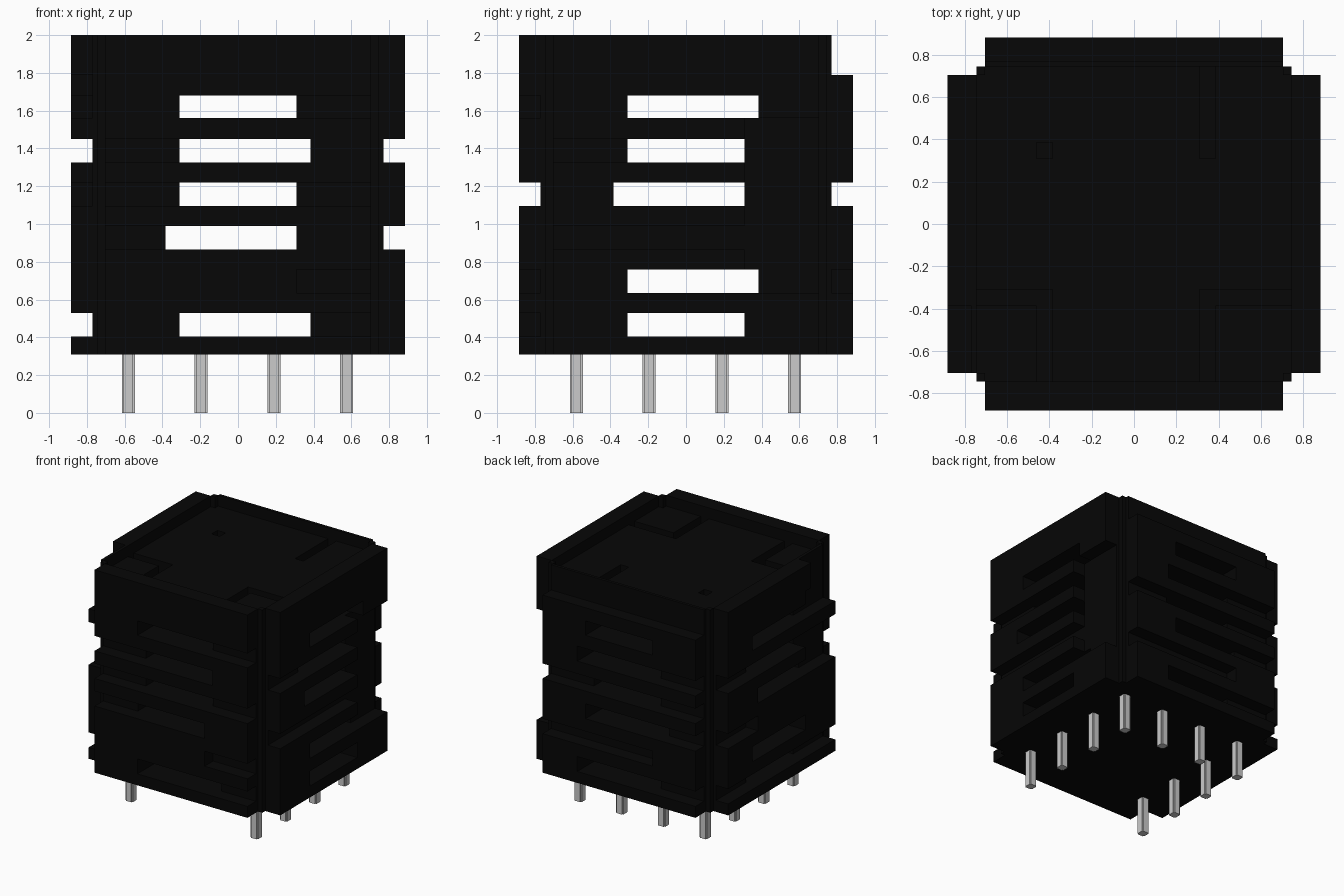
import bpy, bmesh
from math import radians

if "Cube" in bpy.data.objects:
    bpy.data.objects.remove(bpy.data.objects["Cube"])

# Horizontal and vertical grid lines of the carved block
half = [.31, .385, .46, .705, .745, .77, .883]
XY = [-v for v in reversed(half)] + half
ROWS = [.31, .405, .53, .635, .76, .865, .99, 1.095, 1.22, 1.325, 1.45, 1.56, 1.68, 1.79, 2.0]
ROOF = 1.91
Z = ROWS[:-1] + [ROOF, 2.0]

# Relief of each side, bottom to top, in three columns (low, middle, high coordinate):
# '#' raised, '.' recessed channel, 'o' open window
RELIEF = {
    "front": ("#####.#.#.####", "#o###o#o#o#o##", "#.#.###.###.##"),
    "back":  ("#.###.#.#.###.", "#o#.#o#o#o#o#.", "###.###.#####."),
    "left":  ("#.#####...#...", "#o#o###o#o#o##", "#.###.###.####"),
    "right": ("#####.###.####", "#o#o#.#o#o#o##", "###........###"),
}
# Window spans by row; anything else is -.31 to .31
SPAN_X = {1: (-.31, .385), 5: (-.385, .31), 9: (-.31, .385)}
SPAN_Y = {3: (-.31, .385), 7: (-.385, .31), 11: (-.31, .385), 13: (-.385, .31)}
OPEN_X, OPEN_Y = (1, 5, 7, 9, 11), (1, 3, 7, 9, 11)
# Grooves sunk in the roof: x0, x1, y0, y1
GROOVES = [(.31, .385, .31, .745), (-.46, -.385, -.745, -.31), (-.745, -.46, -.385, -.31),
           (.31, .385, -.745, -.31), (.385, .745, -.385, -.31), (-.46, -.385, .31, .385)]


def solid(x, y, z):
    """True where the block has material."""
    if max(abs(x), abs(y)) > .883 or not .31 < z < 2:
        return False
    row = max(i for i, v in enumerate(ROWS) if v < z)
    ax, bx = SPAN_X.get(row, (-.31, .31))
    ay, by = SPAN_Y.get(row, (-.31, .31))
    # relief panels on the four sides
    if max(abs(x), abs(y)) > .745:
        if abs(x) > abs(y):
            side, u, d, a, b = ("right" if x > 0 else "left"), y, abs(x), ay, by
        else:
            side, u, d, a, b = ("back" if y > 0 else "front"), x, abs(y), ax, bx
        if abs(u) > .705:
            return False
        cell = RELIEF[side][0 if u < a else 2 if u > b else 1][row]
        return cell == '#' or (cell == '.' and d < .77)
    # small corner posts of the rim, and the grooved roof
    if z > ROOF:
        return min(abs(x), abs(y)) > .705
    if row == 13:
        return not any(a < x < b and c < y < d for a, b, c, d in GROOVES)
    # core with crossing tunnels
    return not ((row in OPEN_X and ax < x < bx) or (row in OPEN_Y and ay < y < by))


def material(name, c):
    m = bpy.data.materials.new(name)
    m.diffuse_color = (c, c, c, 1)
    m.use_nodes = True
    m.node_tree.nodes["Principled BSDF"].inputs["Base Color"].default_value = m.diffuse_color
    return m


def add_object(name, bm, mat=None):
    me = bpy.data.meshes.new(name)
    bm.to_mesh(me)
    bm.free()
    ob = bpy.data.objects.new(name, me)
    bpy.context.collection.objects.link(ob)
    if mat:
        me.materials.append(mat)
    return ob


# Carved block: a face wherever material meets air
bm = bmesh.new()
axes = (XY, XY, Z)
mids = [[g[0] - .1] + [(p + q) / 2 for p, q in zip(g, g[1:])] + [g[-1] + .1] for g in axes]
verts = {}


def vert(i):
    if i not in verts:
        verts[i] = bm.verts.new([axes[k][i[k]] for k in range(3)])
    return verts[i]


filled = {(i, j, k): solid(x, y, z) for i, x in enumerate(mids[0])
          for j, y in enumerate(mids[1]) for k, z in enumerate(mids[2])}
for cell, full in filled.items():
    if not full:
        continue
    for ax in range(3):
        p, q = (ax + 1) % 3, (ax + 2) % 3
        for s in (-1, 1):
            near = list(cell)
            near[ax] += s
            if filled[tuple(near)]:
                continue
            loop = []
            for dp, dq in ((0, 0), (1, 0), (1, 1), (0, 1))[::s]:
                c = [v - 1 for v in cell]
                c[ax] += s > 0
                c[p] += dp
                c[q] += dq
                loop.append(vert(tuple(c)))
            bm.faces.new(loop)
bmesh.ops.dissolve_limit(bm, angle_limit=radians(1), verts=bm.verts[:], edges=bm.edges[:])
bmesh.ops.triangulate(bm, faces=[f for f in bm.faces if len(f.verts) > 4])
add_object("carved_block", bm, material("black", .002))

# Notched square pins round the underside, two left out at the front
A, B = .034, .025
corner = [(A, -B), (A, B), (B, B)]
profile = []
for n in range(4):
    profile += corner
    corner = [(-y, x) for x, y in corner]
spots = (-.58, -.195, .19, .575)
for x in spots:
    for y in spots:
        edge_x, edge_y = x in (spots[0], spots[3]), y in (spots[0], spots[3])
        if not (edge_x or edge_y) or (y == spots[0] and not edge_x):
            continue
        bm = bmesh.new()
        base = bm.faces.new([bm.verts.new((x + a, y + b, 0)) for a, b in profile])
        top = bmesh.ops.extrude_face_region(bm, geom=[base])["geom"]
        bmesh.ops.translate(bm, vec=(0, 0, .31),
                            verts=[v for v in top if isinstance(v, bmesh.types.BMVert)])
        bmesh.ops.recalc_face_normals(bm, faces=bm.faces[:])
        add_object("pin", bm)
